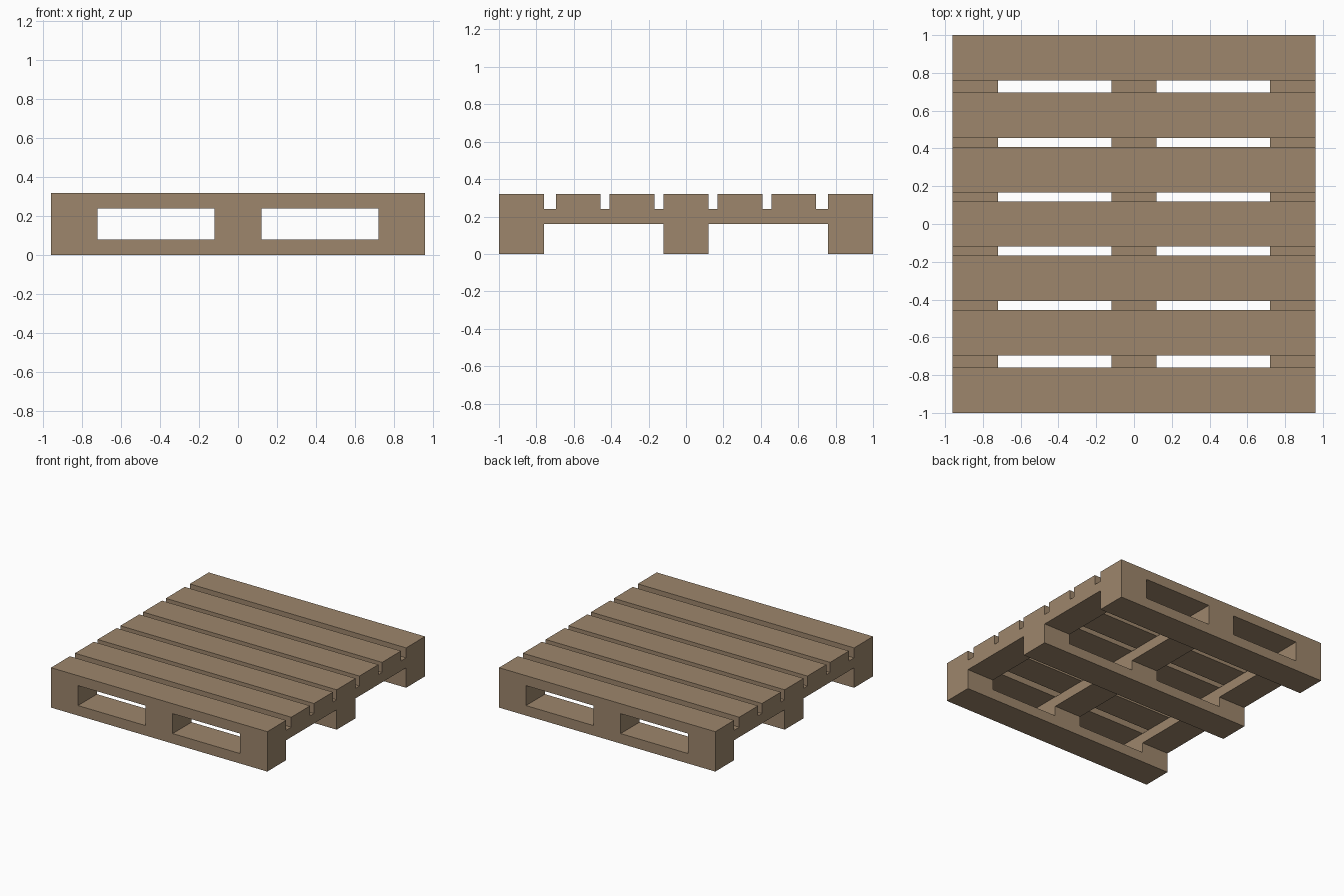
import bpy

if "Cube" in bpy.data.objects:
    bpy.data.objects.remove(bpy.data.objects["Cube"])

wood = bpy.data.materials.new("wood")
wood.diffuse_color = (0.34, 0.24, 0.15, 1)
wood.use_nodes = True
wood.node_tree.nodes["Principled BSDF"].inputs["Base Color"].default_value = wood.diffuse_color

BOARD_W, BOARD_T = 0.24, 0.08   # board width and layer thickness
LENGTH_X, LENGTH_Y = 1.92, 2.0  # overall footprint


def box(name, center, size):
    bpy.ops.mesh.primitive_cube_add(size=1, location=center)
    ob = bpy.context.object
    ob.name = name
    ob.scale = size
    bpy.ops.object.transform_apply(location=False, rotation=False, scale=True)
    ob.data.materials.append(wood)
    return ob


def layer_z(i):
    return BOARD_T * (i + 0.5)


columns_x = (-0.84, 0, 0.84)
rows_y = (-0.88, 0, 0.88)

# Bottom boards running side to side
for y in rows_y:
    box("bottom_board", (0, y, layer_z(0)), (LENGTH_X, BOARD_W, BOARD_T))

# Nine spacer blocks on the bottom boards
for x in columns_x:
    for y in rows_y:
        box("spacer_block", (x, y, layer_z(1)), (BOARD_W, BOARD_W, BOARD_T))

# Stringers running front to back
for x in columns_x:
    box("stringer", (x, 0, layer_z(2)), (BOARD_W, LENGTH_Y, BOARD_T))

# Seven deck boards
for y in (-0.88, -0.576, -0.288, 0, 0.288, 0.576, 0.88):
    box("deck_board", (0, y, layer_z(3)), (LENGTH_X, BOARD_W, BOARD_T))
